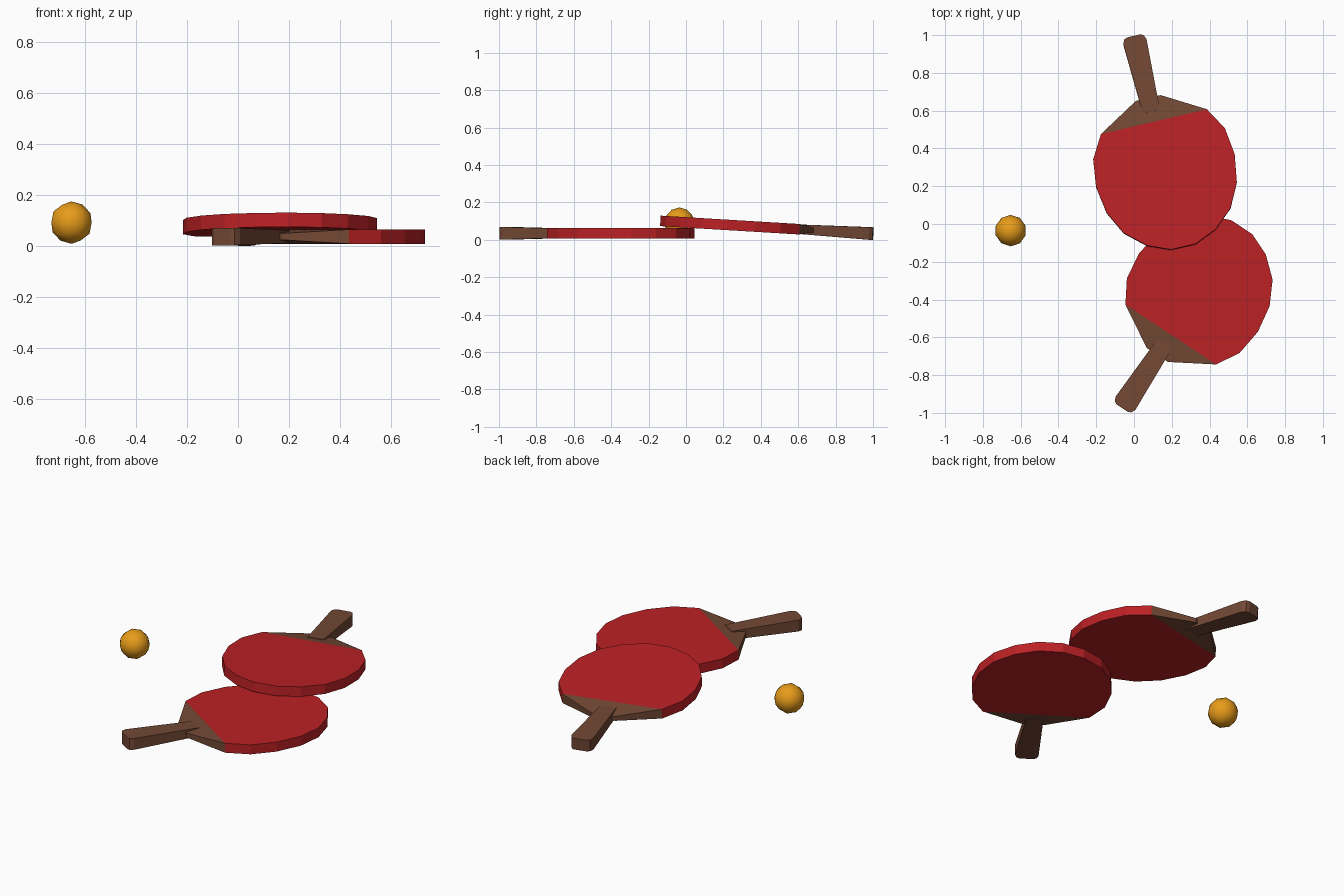
import bpy
import math
from mathutils import Matrix

if "Cube" in bpy.data.objects:
    bpy.data.objects.remove(bpy.data.objects["Cube"])


def material(name, color):
    m = bpy.data.materials.new(name)
    m.diffuse_color = color
    m.use_nodes = True
    m.node_tree.nodes["Principled BSDF"].inputs["Base Color"].default_value = m.diffuse_color
    return m


RED = material("red_rubber", (0.50, 0.015, 0.018, 1))
WOOD = material("brown_wood", (0.17, 0.065, 0.035, 1))
ORANGE = material("orange_plastic", (0.80, 0.33, 0.01, 1))


def slab(name, half, thickness, mat, frame):
    """Closed slab from one half outline (u along paddle, v across), mirrored in v."""
    outline = half + [(u, -v) for u, v in reversed(half)]
    n = len(outline)
    verts = [(u, v, s * thickness(u)) for s in (-1, 1) for u, v in outline]
    faces = [tuple(range(n)), tuple(reversed(range(n, 2 * n)))]
    faces += [(i, i + n, (i + 1) % n + n, (i + 1) % n) for i in range(n)]
    # the half outlines run from handle to tip at +v, so this winding faces outwards
    mesh = bpy.data.meshes.new(name)
    mesh.from_pydata([frame @ Matrix.Translation(v).translation for v in verts], [], faces)
    mesh.materials.append(mat)
    obj = bpy.data.objects.new(name, mesh)
    bpy.context.collection.objects.link(obj)


# Half outlines, measured from the middle of the rubber's straight edge
BLADE = [(0, .288), (.12, .358), (.265, .377), (.413, .354),
         (.539, .29), (.631, .186), (.681, .067)]
NECK = [(-.13, .067), (0, .288)]
HANDLE = [(-.467, .036), (-.459, .053), (-.435, .063), (-.055, .046)]


def paddle(prefix, location, angle, tilt=0):
    frame = (Matrix.Translation(location) @ Matrix.Rotation(tilt, 4, 'X')
             @ Matrix.Rotation(math.radians(angle), 4, 'Z'))
    slab(prefix + "_blade", BLADE, lambda u: .028, RED, frame)
    slab(prefix + "_neck", NECK, lambda u: .028 + .115 * u, WOOD, frame)
    slab(prefix + "_handle", HANDLE, lambda u: .0237 - .0222 * u, WOOD, frame)


# One paddle lies flat, the other leans on its blade
paddle("lower_paddle", (.195, -.585, .035), 56.6)
paddle("upper_paddle", (.105, .54, .0605), -76.7, -.06)

# Ball
bpy.ops.mesh.primitive_ico_sphere_add(subdivisions=2, radius=.083,
                                      location=(-.653, -.035, .09))
ball = bpy.context.object
ball.name = "ball"
ball.data.materials.append(ORANGE)
bpy.ops.object.shade_smooth()
